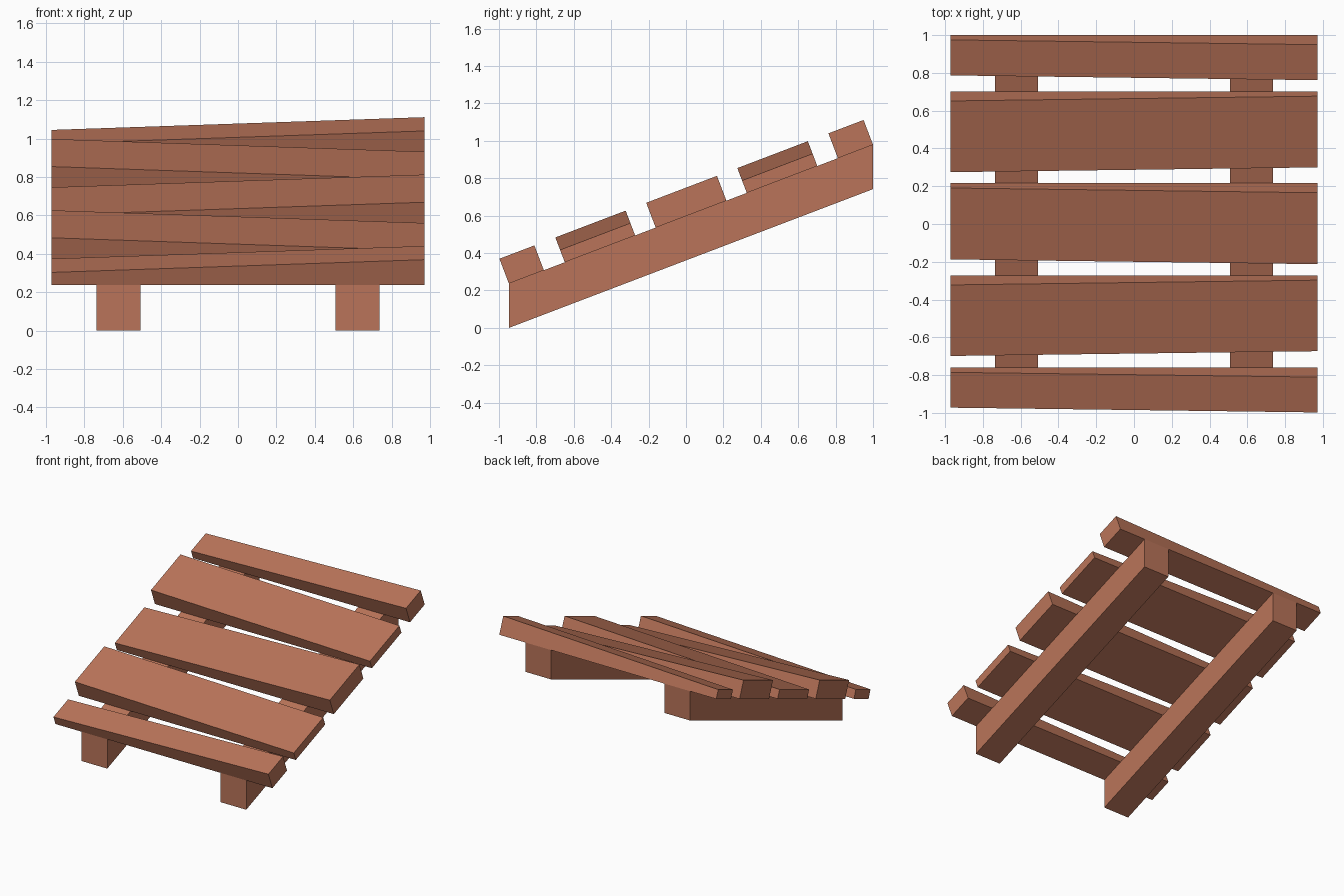
import bpy

if "Cube" in bpy.data.objects:
    bpy.data.objects.remove(bpy.data.objects["Cube"])

SLOPE = 0.742 / 1.947          # rise of the ramp along y
Y0, Y1 = -0.947, 1.0           # rail ends
RAIL_H = 0.237                 # vertical depth of the rails
LEN = (1 + SLOPE ** 2) ** 0.5
NY, NZ = -SLOPE / LEN, 1 / LEN  # normal of the ramp surface

wood = bpy.data.materials.new("brown wood")
wood.diffuse_color = (0.49, 0.175, 0.1, 1)
wood.use_nodes = True
wood.node_tree.nodes["Principled BSDF"].inputs["Base Color"].default_value = wood.diffuse_color


def ramp_z(y):
    return (y - Y0) * SLOPE


def prism(name, x0, prof0, x1, prof1):
    """Solid between two four-point (y, z) profiles at x0 and x1."""
    verts = [(x0, y, z) for y, z in prof0] + [(x1, y, z) for y, z in prof1]
    faces = [(3, 2, 1, 0), (4, 5, 6, 7)]
    faces += [(i, (i + 1) % 4, (i + 1) % 4 + 4, i + 4) for i in range(4)]
    mesh = bpy.data.meshes.new(name)
    mesh.from_pydata(verts, [], faces)
    mesh.materials.append(wood)
    ob = bpy.data.objects.new(name, mesh)
    bpy.context.collection.objects.link(ob)


# Two sloping rails with upright ends
for name, x in (("left_rail", -0.622), ("right_rail", 0.622)):
    prof = [(Y0, 0), (Y1, ramp_z(Y1)),
            (Y1, ramp_z(Y1) + RAIL_H), (Y0, RAIL_H)]
    prism(name, x - 0.115, prof, x + 0.115, prof)


def slat_profile(ya, yb, t):
    za, zb = ramp_z(ya) + RAIL_H, ramp_z(yb) + RAIL_H
    return [(ya, za), (yb, zb),
            (yb + NY * t, zb + NZ * t), (ya + NY * t, za + NZ * t)]


# Wedge-shaped slats, thick end alternating right and left
THIN, THICK = 0.071, 0.142
spans = [(-0.947, -0.76), (-0.648, -0.272), (-0.162, 0.216),
         (0.325, 0.702), (0.812, 1.0)]
for i, (ya, yb) in enumerate(spans):
    tl, tr = (THIN, THICK) if i % 2 == 0 else (THICK, THIN)
    prism(f"slat_{i + 1}", -0.971, slat_profile(ya, yb, tl),
          0.971, slat_profile(ya, yb, tr))
